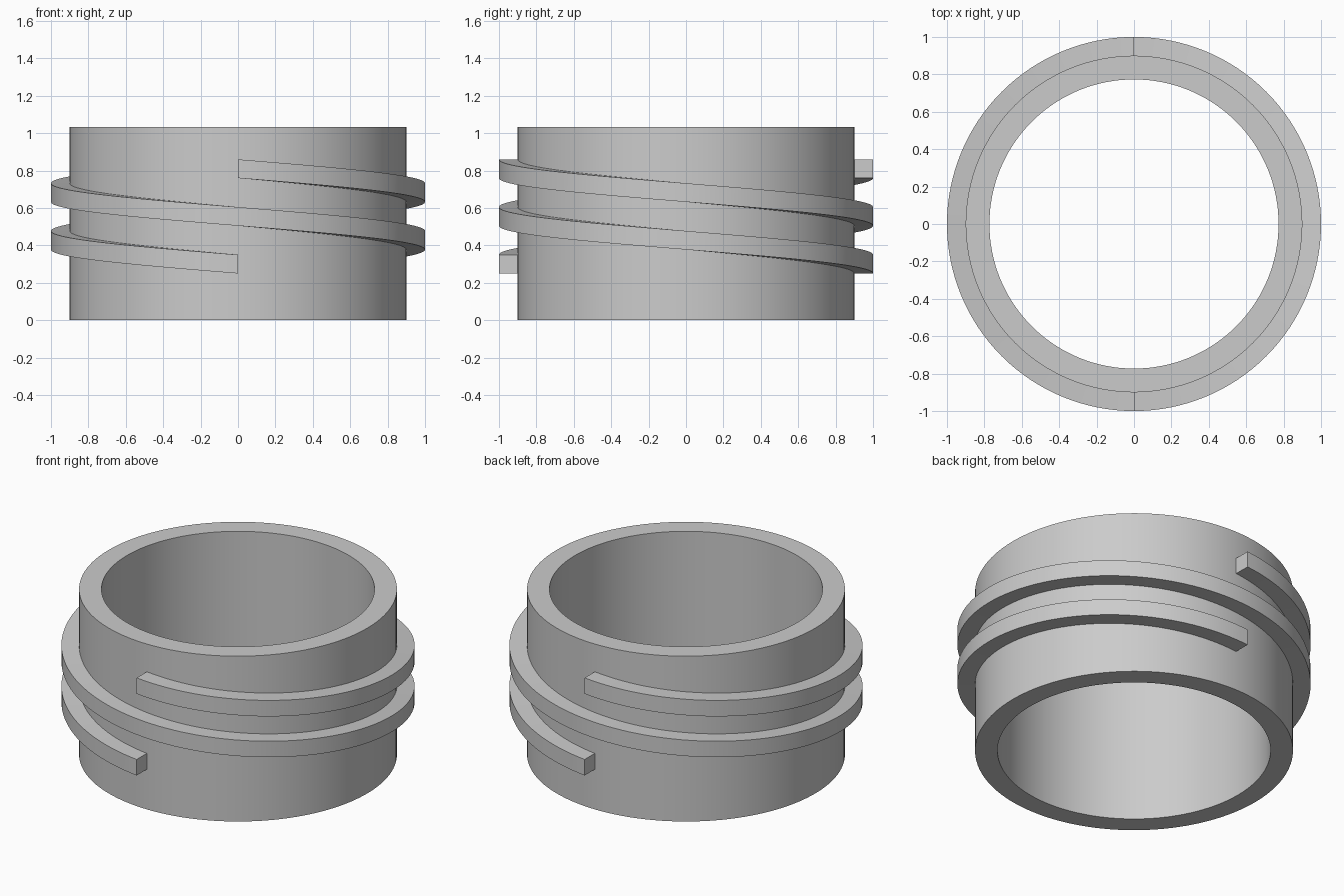
import bpy, bmesh, math

cube = bpy.data.objects.get("Cube")
if cube:
    bpy.data.objects.remove(cube, do_unlink=True)

SEGMENTS = 128
HEIGHT, OUTER, INNER = 1.033, 0.9, 0.773
CREST, ROOT, PITCH, START, THICK = 1.0, 0.885, 0.51, 0.25, 0.1

grey = bpy.data.materials.new("plain grey")
grey.use_nodes = True
grey.diffuse_color = (0.6, 0.6, 0.6, 1)
grey.node_tree.nodes["Principled BSDF"].inputs["Base Color"].default_value = (0.6, 0.6, 0.6, 1)


def sweep(name, profile, start_angle, rise, closed):
    """Sweep a (radius, z) profile one clockwise turn, climbing by rise."""
    bm = bmesh.new()
    rings = []
    for i in range(SEGMENTS if closed else SEGMENTS + 1):
        t = i / SEGMENTS
        a = start_angle - t * math.tau
        rings.append([bm.verts.new((r * math.cos(a), r * math.sin(a), z + rise * t))
                      for r, z in profile])
    pairs = list(zip(rings, rings[1:]))
    if closed:
        pairs.append((rings[-1], rings[0]))
    n = len(profile)
    for a, b in pairs:
        for j in range(n):
            k = (j + 1) % n
            bm.faces.new((a[j], a[k], b[k], b[j]))
    if not closed:
        bm.faces.new(rings[0])
        bm.faces.new(rings[-1])
    bmesh.ops.recalc_face_normals(bm, faces=bm.faces)
    mesh = bpy.data.meshes.new(name)
    bm.to_mesh(mesh)
    bm.free()
    mesh.materials.append(grey)
    obj = bpy.data.objects.new(name, mesh)
    bpy.context.collection.objects.link(obj)
    bpy.ops.object.select_all(action='DESELECT')
    obj.select_set(True)
    bpy.context.view_layer.objects.active = obj
    bpy.ops.object.shade_smooth_by_angle(angle=math.radians(30))
    return obj


def box(r0, r1, z0, z1):
    return [(r0, z0), (r1, z0), (r1, z1), (r0, z1)]


# Open tube wall
sweep("collar_tube", box(INNER, OUTER, 0, HEIGHT), 0, 0, True)

# Two square threads, each one full turn, starting on opposite sides
for side, angle in (("front", -math.pi / 2), ("back", math.pi / 2)):
    sweep(side + "_thread", box(ROOT, CREST, START, START + THICK), angle, PITCH, False)
